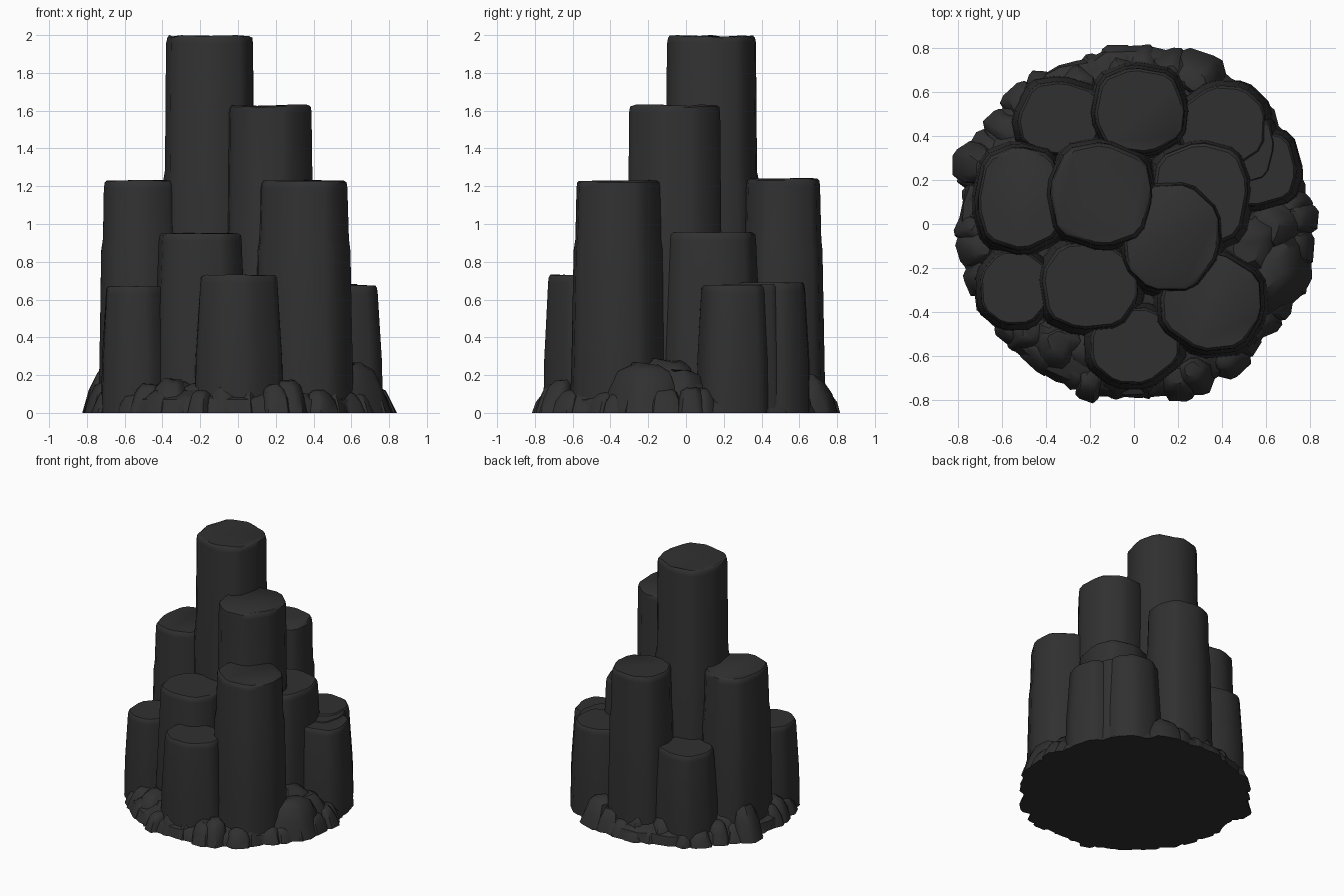
import bpy, bmesh, math, random
from math import pi, cos, sin

if "Cube" in bpy.data.objects:
    bpy.data.objects.remove(bpy.data.objects["Cube"], do_unlink=True)
random.seed(4)

stone = bpy.data.materials.new("dark basalt")
stone.use_nodes = True
GREY = (0.03, 0.03, 0.03, 1)
stone.diffuse_color = GREY
bsdf = stone.node_tree.nodes["Principled BSDF"]
bsdf.inputs["Base Color"].default_value = GREY
bsdf.inputs["Roughness"].default_value = 0.9


def outline(sides, jitter, boxy):
    """Irregular polygon with cut corners, stretched to fill the -1..1 square."""
    start = random.uniform(0, pi)
    corners = []
    for i in range(sides):
        a = start + 2 * pi * (i + random.uniform(-jitter, jitter)) / sides
        r = 1 + boxy * sin(2 * a) ** 2
        corners.append((r * cos(a), r * sin(a)))
    pts = []
    for i, p in enumerate(corners):
        q = corners[(i + 1) % sides]
        for t in (0.17, 0.83):
            pts.append((p[0] + (q[0] - p[0]) * t, p[1] + (q[1] - p[1]) * t))
    lo = [min(p[k] for p in pts) for k in (0, 1)]
    hi = [max(p[k] for p in pts) for k in (0, 1)]
    return [tuple(2 * (p[k] - lo[k]) / (hi[k] - lo[k]) - 1 for k in (0, 1)) for p in pts]


def prism(name, x, y, rx, ry, profile, sides=8, jitter=0.2, boxy=0.0,
          rough=0.0, lean=(0, 0), turn=0.0):
    """Stack of scaled outline rings; profile lists (height, scale)."""
    bm = bmesh.new()
    shape = outline(sides, jitter, boxy)
    count = len(shape)
    rings = []
    for z, s in profile:
        ring = []
        for px, py in shape:
            k = s * (1 + random.uniform(-rough, rough))
            u, v = px * rx * k, py * ry * k
            ring.append(bm.verts.new((
                x + u * cos(turn) - v * sin(turn) + lean[0] * z,
                y + u * sin(turn) + v * cos(turn) + lean[1] * z,
                z * (1 + random.uniform(-rough, rough) * 0.5))))
        rings.append(ring)
    for a, b in zip(rings, rings[1:]):
        for i in range(count):
            j = (i + 1) % count
            bm.faces.new((a[i], a[j], b[j], b[i]))
    bm.faces.new(rings[0][::-1])
    bm.faces.new(rings[-1])
    mesh = bpy.data.meshes.new(name)
    bm.to_mesh(mesh)
    bm.free()
    mesh.materials.append(stone)
    ob = bpy.data.objects.new(name, mesh)
    bpy.context.collection.objects.link(ob)
    bpy.ops.object.select_all(action="DESELECT")
    ob.select_set(True)
    bpy.context.view_layer.objects.active = ob
    bpy.ops.object.shade_smooth_by_angle(angle=math.radians(38))


def column(name, x0, x1, y0, y1, h, step=None):
    """Basalt column given by its top bounds, with a slight ledge at step."""
    profile = [(0, 1.15), (0.28, 1.12)]
    if step:
        profile += [(step - 0.04, 1.07), (step + 0.02, 1.03)]
    profile += [(h - 0.04, 1.0), (h - 0.012, 0.98), (h, 0.93)]
    prism(name, (x0 + x1) / 2, (y0 + y1) / 2, (x1 - x0) / 2, (y1 - y0) / 2,
          profile, jitter=0.15, boxy=0.1, rough=0.006)


# Columns, tallest first
column("tallest_column", -0.38, 0.08, -0.10, 0.37, 1.995, 1.26)
column("second_column", -0.05, 0.39, -0.30, 0.18, 1.63, 0.95)
column("front_left_tall_column", 0.12, 0.58, -0.58, -0.13, 1.23, 0.9)
column("right_tall_column", -0.71, -0.32, -0.12, 0.35, 1.23, 0.9)
column("back_tall_column", -0.18, 0.23, 0.32, 0.71, 1.24, 0.9)
column("front_middle_column", -0.42, 0.02, -0.48, -0.08, 0.95)
column("left_middle_column", 0.08, 0.52, -0.11, 0.37, 0.955)
column("front_low_column", -0.20, 0.21, -0.73, -0.38, 0.73)
column("right_low_column", -0.70, -0.38, -0.46, -0.12, 0.67)
column("back_right_low_column", -0.53, -0.14, 0.31, 0.65, 0.69)
column("left_low_column", 0.36, 0.74, 0.08, 0.43, 0.675)
column("back_left_low_column", 0.20, 0.60, 0.26, 0.63, 0.69)
column("back_left_joining_column", 0.33, 0.64, 0.18, 0.51, 0.682)

# Low mound under the columns
prism("base_mound", 0, 0, 0.79, 0.8, [(0, 1), (0.07, 0.97), (0.12, 0.85)],
      sides=24, rough=0.02)


def rock(name, x, y, along, across, h):
    """Worn stone lying against the cluster, leaning inward."""
    r = math.hypot(x, y)
    prism(name, x, y, along, across,
          [(0, 1), (h * 0.5, 0.9), (h * 0.85, 0.7), (h, 0.4)],
          sides=5, rough=0.08, lean=(-x / r * 0.25, -y / r * 0.25),
          turn=math.atan2(y, x))


# Ring of rubble: an outer row of small stones and a taller inner row
for i in range(38):
    a = 2 * pi * (i + random.uniform(-0.25, 0.25)) / 38
    r = 0.735 + random.uniform(-0.03, 0.025)
    rock(f"outer_rubble_{i}", r * cos(a), r * sin(a), 0.085,
         random.uniform(0.065, 0.1), random.uniform(0.09, 0.17))
for i in range(26):
    a = 2 * pi * (i + random.uniform(-0.3, 0.3)) / 26
    r = 0.66 + random.uniform(-0.03, 0.03)
    rock(f"inner_rubble_{i}", r * cos(a), r * sin(a), 0.11,
         random.uniform(0.09, 0.12), random.uniform(0.13, 0.2))

# Larger boulders filling the gaps between columns
for i, (x, y, along, across, h) in enumerate([
        (0.66, -0.02, 0.13, 0.15, 0.22), (0.67, -0.24, 0.13, 0.2, 0.26),
        (0.58, -0.12, 0.15, 0.2, 0.28), (-0.74, 0.28, 0.09, 0.1, 0.25),
        (-0.36, -0.54, 0.13, 0.14, 0.17), (0.3, 0.69, 0.1, 0.12, 0.2)]):
    rock(f"boulder_{i}", x, y, along, across, h)
